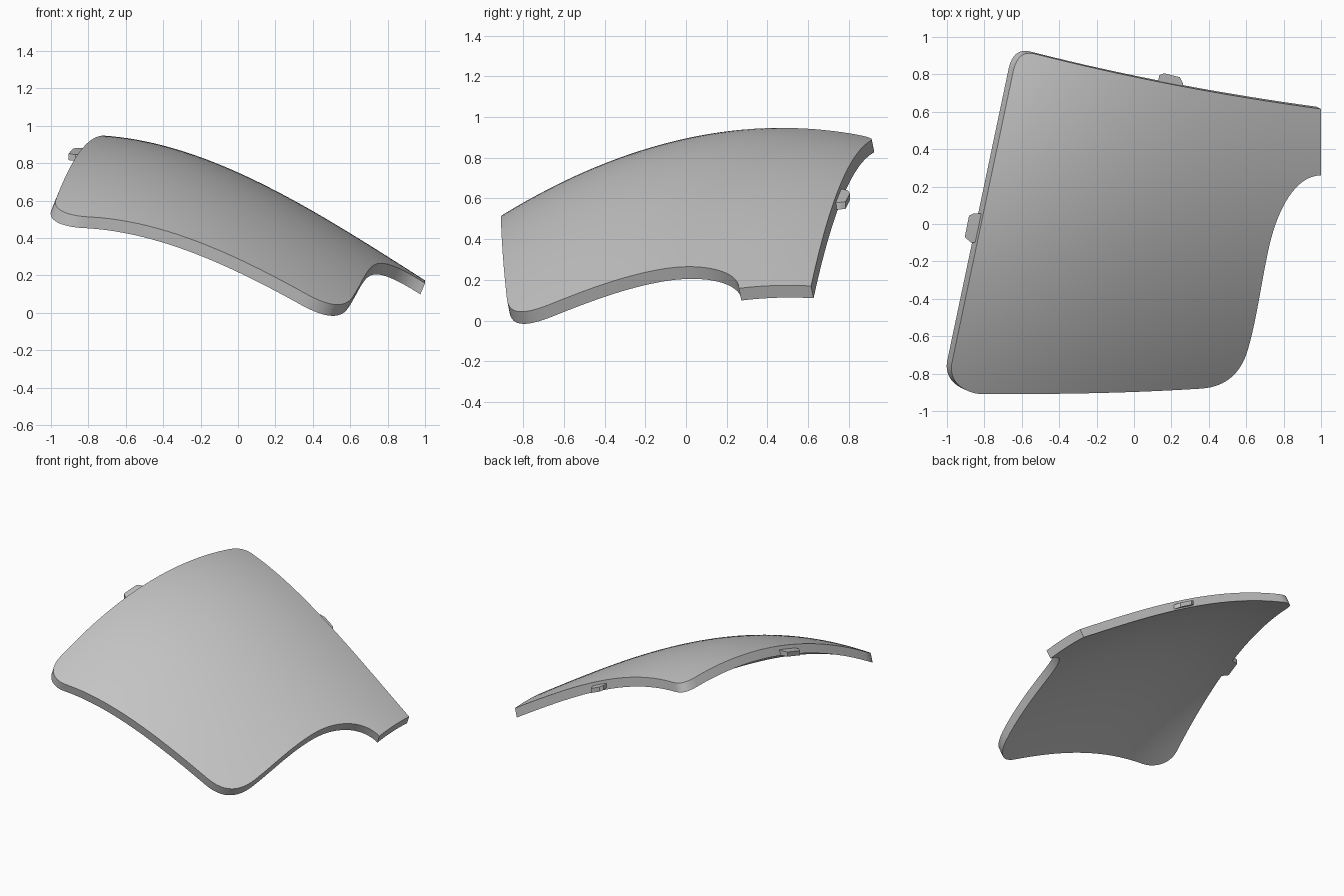
import bpy, bmesh, math
from mathutils import Vector
from mathutils.geometry import interpolate_bezier

cube = bpy.data.objects.get("Cube")
if cube:
    bpy.data.objects.remove(cube, do_unlink=True)

grey = bpy.data.materials.new("light grey")
grey.use_nodes = True
grey.diffuse_color = (0.55, 0.55, 0.55, 1)
grey.node_tree.nodes["Principled BSDF"].inputs["Base Color"].default_value = grey.diffuse_color


def height(x, y):
    """Domed upper surface of the panel."""
    along_y = 0.9 + 0.22 * y - 0.22 * y * y
    along_x = -0.205 - 0.449 * x - 0.195 * x ** 2 + 0.067 * x ** 3
    twist = -0.02 * (x + 0.8) * (y - 0.5) ** 2
    return along_y + along_x + twist


def slab(name, outline, lift, sweep, step=0.05):
    """Grid a flat outline, drape it over the dome and sweep it to a thickness."""
    bm = bmesh.new()
    bm.faces.new([bm.verts.new((x, y, 0)) for x, y in outline])
    for axis in (Vector((1, 0, 0)), Vector((0, 1, 0))):
        for i in range(-20, 20):
            bmesh.ops.bisect_plane(bm, geom=bm.verts[:] + bm.edges[:] + bm.faces[:],
                                   dist=1e-4, plane_co=axis * (i + 0.37) * step, plane_no=axis)
    for v in bm.verts:
        v.co.z = height(v.co.x, v.co.y) + lift
    ext = bmesh.ops.extrude_face_region(bm, geom=bm.faces[:], use_keep_orig=True)
    moved = [g for g in ext["geom"] if isinstance(g, bmesh.types.BMVert)]
    bmesh.ops.translate(bm, verts=moved, vec=sweep)
    bmesh.ops.recalc_face_normals(bm, faces=bm.faces[:])
    mesh = bpy.data.meshes.new(name)
    bm.to_mesh(mesh)
    bm.free()
    obj = bpy.data.objects.new(name, mesh)
    bpy.context.collection.objects.link(obj)
    mesh.materials.append(grey)
    bpy.ops.object.select_all(action='DESELECT')
    obj.select_set(True)
    bpy.context.view_layer.objects.active = obj
    bpy.ops.object.shade_smooth_by_angle(angle=math.radians(35))
    return obj


# Panel outline: each entry is a curve's two handles and its end point
start = (-0.975, -0.75)
curves = [
    ((-0.87, -0.25), (-0.75, 0.32), (-0.645, 0.82)),    # left side
    ((-0.625, 0.9), (-0.59, 0.922), (-0.53, 0.91)),     # rear corner
    ((-0.02, 0.78), (0.49, 0.685), (1.0, 0.615)),       # rear side
    ((1.0, 0.5), (1.0, 0.38), (1.0, 0.26)),             # right end
    ((0.86, 0.26), (0.77, 0.07), (0.73, -0.09)),        # arched cutout
    ((0.69, -0.25), (0.66, -0.49), (0.615, -0.65)),
    ((0.58, -0.79), (0.5, -0.87), (0.36, -0.88)),       # front right corner
    ((-0.03, -0.905), (-0.4, -0.91), (-0.8, -0.91)),    # front side
    ((-0.9, -0.91), (-0.99, -0.85), start),             # front left corner
]
outline = []
point = start
for h1, h2, end in curves:
    pts = interpolate_bezier(*[Vector((*p, 0)) for p in (point, h1, h2, end)], 17)
    outline += [(p.x, p.y) for p in pts[:-1]]
    point = end
slab("curved_panel", outline, 0, Vector((-0.025, 0.012, -0.06)))

# Small locating tabs on the left and rear rims
left_tab = [(-0.8, 0.055), (-0.86, 0.055), (-0.882, 0.045), (-0.905, -0.07),
            (-0.87, -0.1), (-0.8, -0.1)]
rear_tab = [(0.125, 0.7), (0.125, 0.74), (0.135, 0.795), (0.16, 0.806),
            (0.245, 0.785), (0.262, 0.75), (0.262, 0.7)]
for name, shape in (("left_tab", left_tab), ("rear_tab", rear_tab)):
    slab(name, shape, -0.025, Vector((0, 0, -0.035)))
